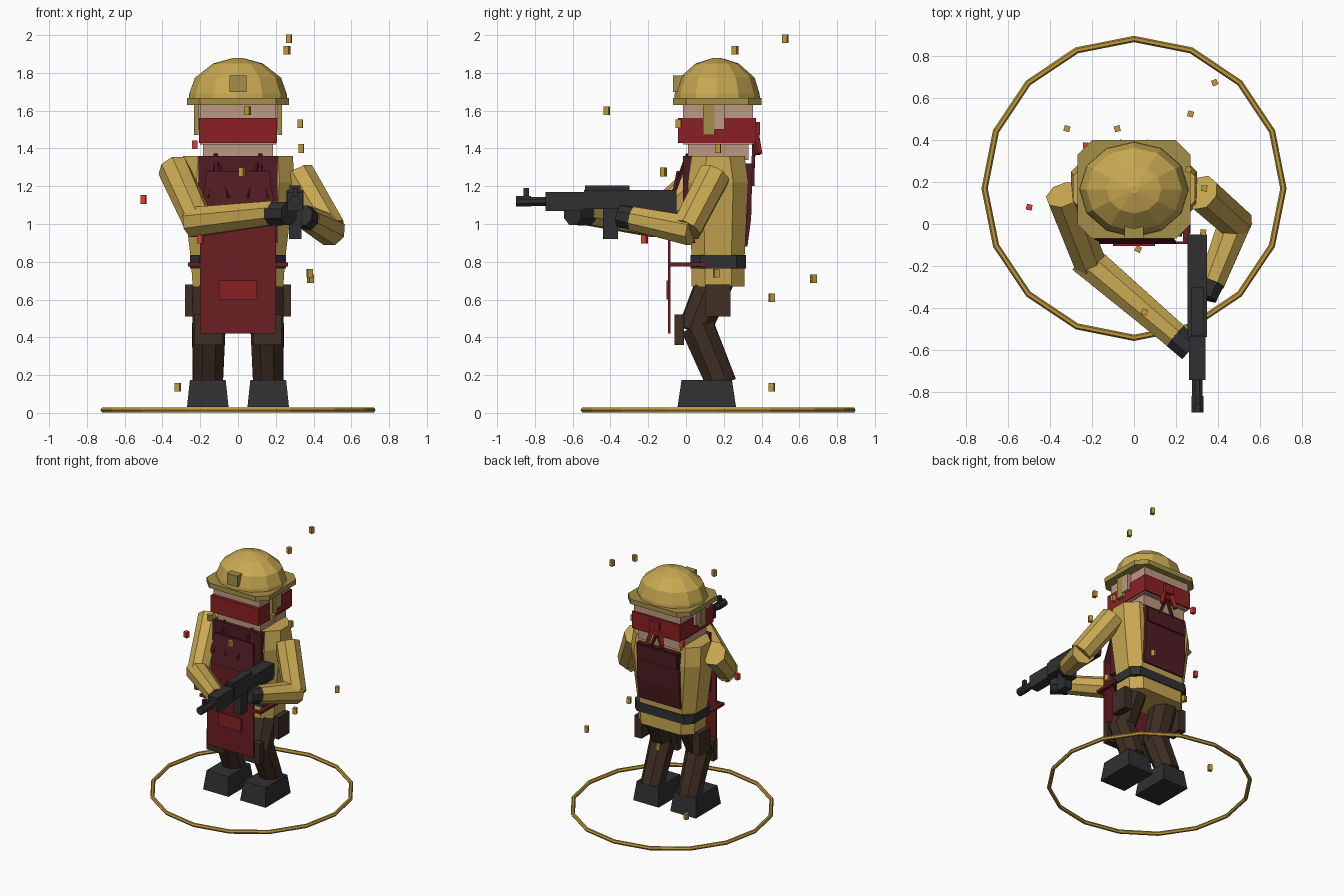
import bpy, bmesh, math, random
from mathutils import Vector, Matrix

random.seed(4)
if "Cube" in bpy.data.objects:
    bpy.data.objects.remove(bpy.data.objects["Cube"])

CY = 0.17  # body axis in y


def material(name, r, g, b):
    lin = [((c / 255 + 0.055) / 1.055) ** 2.4 for c in (r, g, b)] + [1]
    m = bpy.data.materials.new(name)
    m.use_nodes = True
    m.diffuse_color = lin
    m.node_tree.nodes["Principled BSDF"].inputs["Base Color"].default_value = lin
    return m


TAN = material("tan cloth", 200, 168, 82)
OLIVE = material("olive trim", 163, 142, 72)
SKIN = material("skin", 190, 152, 130)
RED = material("scarf red", 138, 32, 35)
APRON = material("apron red", 108, 30, 34)
MAROON = material("dark maroon", 80, 28, 35)
BROWN = material("dark brown", 62, 46, 36)
BLACK = material("charcoal", 48, 48, 51)
GOLD = material("gold", 192, 152, 58)
SPARK = material("bright red", 220, 62, 46)


def finish(name, bm, mat):
    bmesh.ops.recalc_face_normals(bm, faces=bm.faces)
    me = bpy.data.meshes.new(name)
    bm.to_mesh(me)
    bm.free()
    me.materials.append(mat)
    ob = bpy.data.objects.new(name, me)
    bpy.context.collection.objects.link(ob)
    return ob


def loft(name, rings, mat):
    """Skin a list of equally long point rings and cap both ends."""
    bm = bmesh.new()
    loops = [[bm.verts.new(p) for p in ring] for ring in rings]
    for a, b in zip(loops, loops[1:]):
        for i in range(len(a)):
            j = (i + 1) % len(a)
            bm.faces.new((a[i], a[j], b[j], b[i]))
    bm.faces.new(loops[0])
    bm.faces.new(loops[-1])
    return finish(name, bm, mat)


def box(name, x, y, z, mat, top=1.0, turn=0.0):
    """Box from three ranges; top scales the upper face, turn spins about z."""
    cx, cy = sum(x) / 2, sum(y) / 2
    hx, hy = (x[1] - x[0]) / 2, (y[1] - y[0]) / 2
    rings = []
    for h, s in ((z[0], 1), (z[1], top)):
        rot = Matrix.Rotation(turn, 3, 'Z')
        rings.append([rot @ Vector((sx * hx * s, sy * hy * s, 0)) + Vector((cx, cy, h))
                      for sx, sy in ((-1, -1), (1, -1), (1, 1), (-1, 1))])
    return loft(name, rings, mat)


def limb(name, a, b, ra, rb, mat, sides=8):
    """Tapered prism between two points."""
    a, b = Vector(a), Vector(b)
    q = (b - a).to_track_quat('Z', 'Y')
    rings = []
    for p, r in ((a, ra), (b, rb)):
        rings.append([p + q @ Vector((r * math.cos(t), r * math.sin(t), 0))
                      for t in [math.tau * (i + 0.5) / sides for i in range(sides)]])
    return loft(name, rings, mat)


def chamfered(z, hx, hy, c, cy=CY):
    pts = [(hx, hy - c), (hx - c, hy), (c - hx, hy), (-hx, hy - c),
           (-hx, c - hy), (c - hx, -hy), (hx - c, -hy), (hx, c - hy)]
    return [(px, py + cy, z) for px, py in pts]


# Ground ring
bpy.ops.mesh.primitive_torus_add(location=(0, CY, 0.015), major_radius=0.713, minor_radius=0.015,
                                 major_segments=16, minor_segments=6)
bpy.context.object.name = "ground_ring"
bpy.context.object.data.materials.append(GOLD)

# Legs, boots, knee pads and hip pouches
for s, side in ((1, "left"), (-1, "right")):
    limb(side + "_thigh", (s * .14, .18, .76), (s * .155, .04, .43), .105, .09, BROWN)
    limb(side + "_shin", (s * .155, .06, .46), (s * .16, .19, .15), .095, .085, BROWN)
    box(side + "_boot", (s * .16 - .11, s * .16 + .11), (-.045, .265), (.03, .175), BLACK, .86)
    box(side + "_knee_pad", (s * .155 - .075, s * .155 + .075), (-.06, -.01), (.36, .52), BROWN)
    box(side + "_hip_pouch", (s * .25 - .03, s * .25 + .03), (.1, .235), (.51, .68), BROWN)

# Torso with belt
loft("torso", [chamfered(.67, .24, .14, .07), chamfered(.82, .25, .14, .07),
               chamfered(1.22, .3, .16, .08), chamfered(1.36, .29, .14, .08)], TAN)
loft("belt", [chamfered(z, .255, .147, .05) for z in (.765, .835)], BLACK)

# Chest panel, apron, pocket and ties
box("chest_panel", (-.21, .21), (-.015, .06), (.9, 1.36), MAROON)
box("apron_skirt", (-.2, .2), (-.095, -.083), (.42, 1.06), APRON)
box("apron_pocket", (-.1, .1), (-.104, -.095), (.6, .7), RED)
loft("apron_bib", [[(x, y + dy, z) for x, dy in ((-w, 0), (w, 0), (w, .014), (-w, .014))]
                   for w, y, z in ((.2, -.095, 1.05), (.165, -.05, 1.28))], MAROON)
for s, side in ((1, "left"), (-1, "right")):
    for x in (.05, .16):
        limb(side + "_bib_strap", (s * x, -.075, 1.14), (s * .12, .01, 1.37), .011, .011, MAROON, 4)
    box(side + "_apron_tie", (s * .25 - .015, s * .25 + .015), (-.095, .11), (.775, .795), APRON)
    box(side + "_tie_front", (s * .225 - .035, s * .225 + .035), (-.095, -.083), (.775, .795), APRON)

# Back pack: slanted panel with a flap
loft("back_pack", [[(x, y, z) for x, y in ((-.18, .25), (.18, .25), (.18, back), (-.18, back))]
                   for z, back in ((.88, .325), (1.03, .345), (1.32, .352))], MAROON)
box("pack_flap", (-.17, .17), (.345, .362), (1.2, 1.31), MAROON)

# Head, ears, scarf and knot tails
box("neck", (-.185, .185), (.01, .33), (1.34, 1.46), SKIN)
box("head", (-.2, .2), (-.015, .355), (1.42, 1.66), SKIN)
box("scarf", (-.207, .207), (-.042, .37), (1.43, 1.56), RED)
box("scarf_knot", (-.04, .04), (.35, .392), (1.47, 1.54), RED)
for s, side in ((1, "left"), (-1, "right")):
    box(side + "_ear", (s * .215 - .015, s * .215 + .015), (.105, .205), (1.5, 1.63), SKIN)
    box(side + "_chin_strap", (s * .222 - .012, s * .222 + .012), (.09, .15), (1.47, 1.64), OLIVE)
    limb(side + "_scarf_tail", (s * .015, .36, 1.52), (s * .06, .385, 1.37), .02, .02, RED, 4)
    limb(side + "_pack_strap", (s * .01, .36, 1.42), (s * .06, .355, 1.3), .012, .012, MAROON, 4)

# Helmet
loft("helmet_brim", [chamfered(1.63, .27, .235, .07, .165), chamfered(1.668, .27, .235, .07, .165)], OLIVE)
dome = [[(.262 * r * math.cos(t), .165 + .228 * r * math.sin(t), z)
         for t in [math.tau * i / 12 for i in range(12)]]
        for z, r in ((1.65, 1), (1.69, .985), (1.775, .87), (1.85, .5), (1.88, .08))]
loft("helmet_dome", dome, TAN)
box("helmet_plate", (-.045, .045), (-.07, 0), (1.7, 1.785), OLIVE)

# Arms
limb("right_upper_arm", (-.335, .14, 1.29), (-.21, -.19, 1.01), .09, .082, TAN)
limb("right_forearm", (-.24, -.16, 1.01), (.2, -.535, 1.06), .085, .068, TAN)
limb("left_upper_arm", (.32, .15, 1.26), (.49, .0, .97), .09, .085, TAN)
limb("left_forearm", (.49, .03, .965), (.37, -.28, 1.03), .085, .068, TAN)

# Gloves
limb("right_glove", (.18, -.52, 1.055), (.27, -.6, 1.055), .068, .065, BLACK)
limb("left_glove", (.375, -.265, 1.025), (.34, -.35, 1.045), .066, .06, BLACK)

# Rifle, pointing forward along -y
GX = 0.302


def gun(name, half, y, z):
    box(name, (GX - half, GX + half), y, z, BLACK)


gun("rifle_receiver", .046, (-.54, -.05), (1.08, 1.18))
gun("rifle_stock", .04, (-.25, -.05), (1.055, 1.1))
gun("rifle_top_rail", .03, (-.535, -.3), (1.17, 1.205))
gun("rifle_handguard", .039, (-.745, -.54), (1.07, 1.17))
gun("rifle_magazine", .033, (-.44, -.36), (.92, 1.1))
gun("rifle_grip", .025, (-.36, -.3), (.98, 1.1))
gun("rifle_front_sight", .012, (-.86, -.83), (1.12, 1.19))
limb("rifle_barrel", (GX, -.74, 1.12), (GX, -.87, 1.12), .026, .026, BLACK)
limb("rifle_muzzle", (GX, -.82, 1.12), (GX, -.9, 1.12), .031, .031, BLACK)

# Floating sparks
gold_bits = [(.27, .525, 1.98), (.26, .26, 1.92), (.33, -.04, 1.53), (.05, -.42, 1.6),
             (.02, -.12, 1.275), (.335, .17, 1.4), (.385, .675, .71), (.38, .16, .74),
             (-.08, .455, .61), (-.32, .455, .135)]
red_bits = [(-.23, .375, 1.42), (-.5, .08, 1.13), (-.2, -.22, .92)]
for bits, mat, label in ((gold_bits, GOLD, "gold_spark"), (red_bits, SPARK, "red_spark")):
    for x, y, z in bits:
        box(label, (x - .014, x + .014), (y - .014, y + .014), (z - .023, z + .023), mat,
            turn=random.uniform(-.5, .5))
